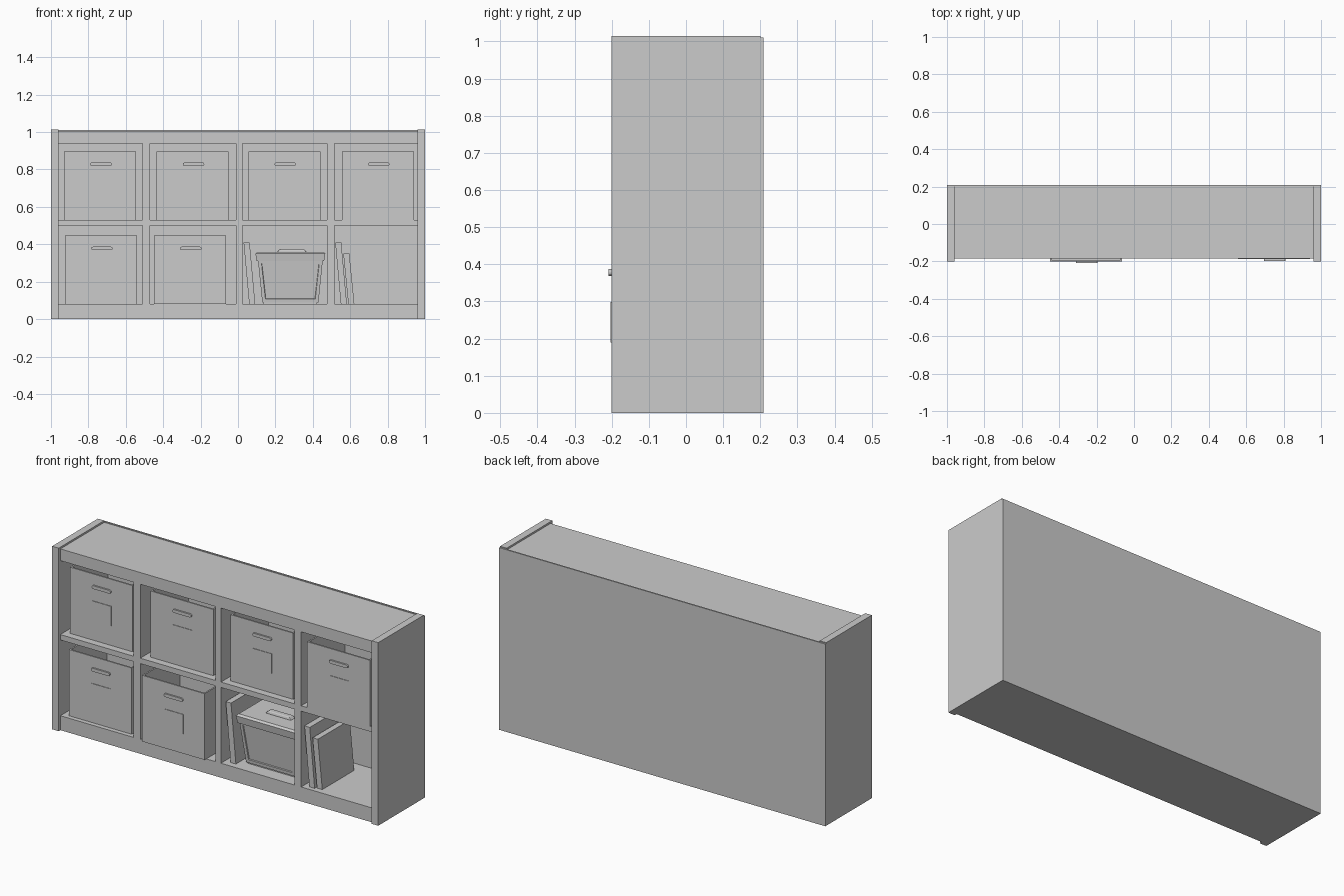
import bpy, bmesh, math

if "Cube" in bpy.data.objects:
    bpy.data.objects.remove(bpy.data.objects["Cube"])


def finish(name, bm):
    bmesh.ops.recalc_face_normals(bm, faces=bm.faces)
    me = bpy.data.meshes.new(name)
    bm.to_mesh(me)
    bm.free()
    ob = bpy.data.objects.new(name, me)
    bpy.context.collection.objects.link(ob)
    return ob


def hexa(bm, bottom, top):
    """Six-sided block between two (x0, x1, y0, y1, z) rectangles."""
    vs = []
    for x0, x1, y0, y1, z in (bottom, top):
        vs += [bm.verts.new(p) for p in ((x0, y0, z), (x1, y0, z), (x1, y1, z), (x0, y1, z))]
    faces = [(3, 2, 1, 0), (4, 5, 6, 7), (0, 1, 5, 4), (1, 2, 6, 5), (2, 3, 7, 6), (3, 0, 4, 7)]
    return [bm.faces.new([vs[i] for i in f]) for f in faces]


def box(name, x0, x1, y0, y1, z0, z1):
    bm = bmesh.new()
    hexa(bm, (x0, x1, y0, y1, z0), (x0, x1, y0, y1, z1))
    return finish(name, bm)


def bevel(ob, width, segments=2):
    m = ob.modifiers.new("bevel", 'BEVEL')
    m.width, m.segments = width, segments
    m.limit_method = 'ANGLE'


def pill(name, cx, cz, w, h, y0, y1):
    """Rounded bar lying along x, standing out of a front face."""
    bm = bmesh.new()
    r, vs = h / 2, []
    for side in (1, -1):
        for i in range(7):
            a = side * math.pi / 2 - math.pi / 2 + (i - 3) * math.pi / 6
            vs.append(bm.verts.new((cx + side * (w / 2 - r) + r * math.cos(a), y0, cz + r * math.sin(a))))
    f = bm.faces.new(vs)
    ext = bmesh.ops.extrude_face_region(bm, geom=[f])['geom']
    bmesh.ops.translate(bm, vec=(0, y1 - y0, 0), verts=[v for v in ext if isinstance(v, bmesh.types.BMVert)])
    return finish(name, bm)


# Shelf carcass
box("side_panel_left", -1, -0.96, -0.2, 0.2, 0, 1.015)
box("side_panel_right", 0.96, 1, -0.2, 0.2, 0, 1.015)
box("back_panel", -1, 1, 0.2, 0.208, 0, 1.01)
box("top_board", -0.96, 0.96, -0.185, 0.2, 0.94, 1.005)
box("bottom_board", -0.96, 0.96, -0.185, 0.2, 0, 0.08)
box("middle_shelf", -0.96, 0.96, -0.185, 0.2, 0.5, 0.53)
for i, (a, b) in enumerate(((-0.51, -0.47), (-0.01, 0.025), (0.477, 0.517))):
    for row, (z0, z1) in enumerate(((0.08, 0.5), (0.53, 0.94))):
        box(f"divider_{i}_{row}", a, b, -0.185, 0.2, z0, z1)


# Open storage bins with a handle and a label plate
def bin_(n, x0, y0, z0):
    w, d, h, t = 0.385, 0.33, 0.367, 0.012
    bm = bmesh.new()
    top = hexa(bm, (x0, x0 + w, y0, y0 + d, z0), (x0, x0 + w, y0, y0 + d, z0 + h))[1]
    bm.normal_update()
    bmesh.ops.inset_region(bm, faces=[top], thickness=t)
    inner = bmesh.ops.extrude_discrete_faces(bm, faces=[top])['faces'][0]
    bmesh.ops.translate(bm, vec=(0, 0, t - h), verts=inner.verts)
    finish(f"storage_bin_{n}", bm)
    cx = x0 + w / 2 + 0.005
    pill(f"bin_handle_{n}", cx, z0 + 0.298, 0.115, 0.018, y0 + 0.002, y0 - 0.009)
    box(f"bin_label_{n}", cx - 0.058, cx + 0.058, y0 - 0.003, y0 + 0.002, z0 + 0.11, z0 + 0.218)


for n, (x0, y0, z0) in enumerate(((-0.93, -0.145, 0.53), (-0.435, -0.145, 0.53), (0.055, -0.145, 0.53),
                                  (0.555, -0.188, 0.53), (-0.925, -0.16, 0.08), (-0.45, -0.2, 0.08))):
    bin_(n, x0, y0, z0)


# Leaning books
def book(n, xb, xt, w, y0, depth, z1):
    bm = bmesh.new()
    hexa(bm, (xb, xb + w, y0, y0 + depth, 0.08), (xt, xt + w, y0, y0 + depth, z1))
    finish(f"book_{n}", bm)


book(0, 0.06, 0.03, 0.032, -0.15, 0.28, 0.41)
book(1, 0.55, 0.52, 0.032, -0.16, 0.28, 0.41)
book(2, 0.59, 0.563, 0.032, -0.15, 0.28, 0.352)

# Tapered lidded tub with a recessed front panel
bm = bmesh.new()
front = hexa(bm, (0.13, 0.43, -0.115, 0.06, 0.088), (0.107, 0.453, -0.14, 0.085, 0.315))[2]
bm.normal_update()
bmesh.ops.inset_region(bm, faces=[front], thickness=0.025)
bmesh.ops.inset_region(bm, faces=[front], thickness=0.003, depth=-0.005)
finish("tub_body", bm)
box("tub_foot", 0.137, 0.423, -0.108, 0.053, 0.08, 0.089)

# Tub lid and grip
bm = bmesh.new()
hexa(bm, (0.1, 0.46, -0.147, 0.092, 0.31), (0.093, 0.467, -0.153, 0.098, 0.35))
hexa(bm, (0.093, 0.467, -0.153, 0.098, 0.35), (0.105, 0.455, -0.143, 0.088, 0.36))
bmesh.ops.remove_doubles(bm, verts=bm.verts, dist=0.0005)
shared = [f for f in bm.faces if all(abs(v.co.z - 0.35) < 1e-4 for v in f.verts)]
bmesh.ops.delete(bm, geom=shared, context='FACES_ONLY')
finish("tub_lid", bm)
bm = bmesh.new()
hexa(bm, (0.2, 0.36, -0.06, -0.02, 0.358), (0.215, 0.345, -0.055, -0.025, 0.374))
grip = finish("tub_lid_grip", bm)
grip.location.x = 0.008
bevel(grip, 0.004)
